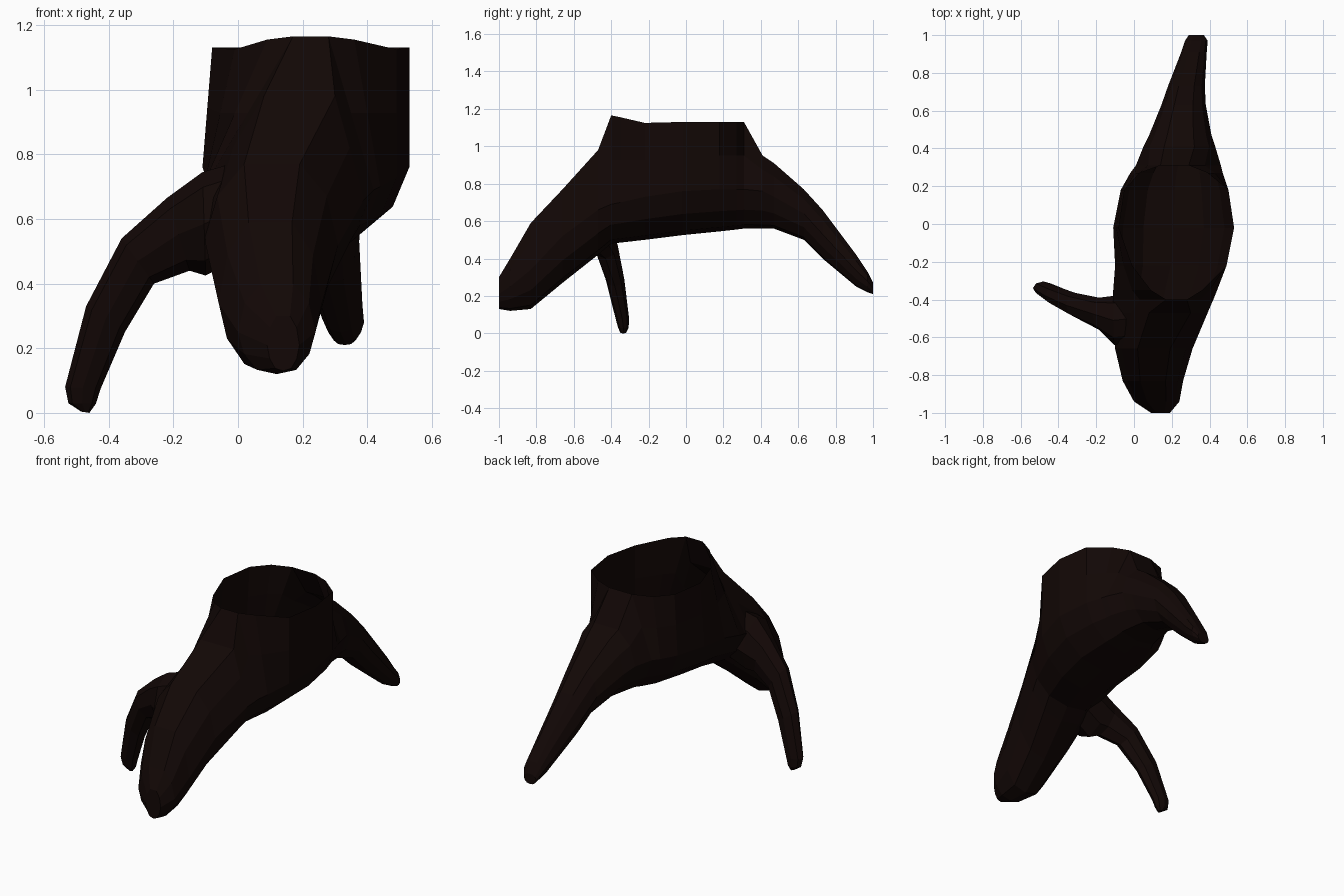
import bpy, bmesh, math

if "Cube" in bpy.data.objects:
    bpy.data.objects.remove(bpy.data.objects["Cube"])

bark = bpy.data.materials.new("dark_bark")
bark.diffuse_color = (0.006, 0.0022, 0.0017, 1)
bark.use_nodes = True
bark.node_tree.nodes["Principled BSDF"].inputs["Base Color"].default_value = bark.diffuse_color


def mix(a, b, t):
    return a + (b - a) * t


def loft(name, rings):
    """Skin a closed tube through rings of equal point count."""
    bm = bmesh.new()
    vs = [[bm.verts.new(p) for p in r] for r in rings]
    n = len(vs[0])
    for a, b in zip(vs, vs[1:]):
        for i in range(n):
            j = (i + 1) % n
            bm.faces.new((a[i], a[j], b[j], b[i]))
    bm.faces.new(vs[0])
    bm.faces.new(vs[-1][::-1])
    bmesh.ops.recalc_face_normals(bm, faces=bm.faces)
    me = bpy.data.meshes.new(name)
    bm.to_mesh(me)
    bm.free()
    ob = bpy.data.objects.new(name, me)
    bpy.context.collection.objects.link(ob)
    me.materials.append(bark)
    return ob


def section(y, xl, xr, zb, zm, zt, top=None):
    """Cross-section across the stump: rounded belly, sides rising to the top edge."""
    c, hw, h = (xl + xr) / 2, (xr - xl) / 2, zm - zb
    tl, tr = top or (c - hw * 0.42, c + hw * 0.42)
    bulge = 0.5 if top else 0.3
    zs = mix(zm, zt, 0.5 if top else 0.6)
    return [(c, y, zb), (c + hw * .5, y, zb + h * .1), (c + hw * .84, y, zb + h * .48),
            (xr, y, zm), (mix(xr, tr, bulge), y, zs), (tr, y, zt),
            ((tl + tr) / 2, y, zt), (tl, y, zt), (mix(xl, tl, bulge), y, zs),
            (xl, y, zm), (c - hw * .84, y, zb + h * .48), (c - hw * .5, y, zb + h * .1)]


# Front root: y, left, right, bottom, middle, top
front = [(-1.0, .09, .19, .13, .21, .30), (-.94, .0, .24, .12, .25, .40),
         (-.83, -.06, .26, .13, .34, .59), (-.66, -.10, .31, .27, .52, .77),
         (-.47, -.11, .39, .42, .66, .98, (.08, .30))]
# Stump: the same, plus the edge of the open top
trunk = [(-.40, -.11, .42, .48, .69, 1.165, (.17, .28)), (-.35, -.11, .44, .485, .70, 1.155, (.09, .36)),
         (-.22, -.10, .49, .50, .73, 1.125, (-.01, .49)), (-.02, -.11, .53, .525, .76, 1.13, (-.08, .53)),
         (.18, -.07, .50, .545, .77, 1.13, (-.05, .50)), (.27, -.02, .47, .555, .77, 1.13, (.03, .39)),
         (.31, .01, .46, .56, .77, 1.13, (.14, .29))]
# Back root
back = [(.41, .05, .43, .56, .76, .95), (.47, .08, .41, .56, .73, .91),
        (.63, .145, .38, .50, .64, .77), (.73, .18, .375, .40, .53, .66),
        (.91, .25, .385, .25, .335, .42), (.97, .27, .39, .22, .28, .33),
        (1.0, .29, .37, .21, .24, .27)]
stump = loft("stump", [section(*s) for s in front + trunk + back])

# Side root: outer x, z, inner x, z, centre y, half thickness
side = [(.08, .80, .08, .52, -.49, .13), (-.11, .745, -.10, .425, -.51, .13),
        (-.22, .665, -.15, .44, -.475, .085), (-.36, .54, -.26, .40, -.43, .065),
        (-.47, .33, -.35, .25, -.38, .05), (-.535, .08, -.425, .075, -.34, .036),
        (-.525, .03, -.44, .028, -.335, .028), (-.485, .004, -.46, .0, -.335, .015)]


def root_ring(xo, zo, xi, zi, y, hy):
    ring = []
    for k in range(8):
        a = math.tau * k / 8
        t = (1 - math.cos(a)) / 2
        ring.append((mix(xo, xi, t), y + hy * math.sin(a), mix(zo, zi, t)))
    return ring


side_root = loft("side_root", [root_ring(*s) for s in side])

# Merge the side root into the stump
m = stump.modifiers.new("join_root", 'BOOLEAN')
m.operation = 'UNION'
m.solver = 'EXACT'
m.object = side_root
bpy.context.view_layer.objects.active = stump
bpy.ops.object.modifier_apply(modifier=m.name)
bpy.data.objects.remove(side_root)

# Open the top: the stump is a hollow shell
bm = bmesh.new()
bm.from_mesh(stump.data)
bm.normal_update()
cap = [f for f in bm.faces if f.normal.z > 0.85 and min(v.co.z for v in f.verts) > 1.1]
bmesh.ops.delete(bm, geom=cap, context='FACES')
bm.to_mesh(stump.data)
bm.free()
